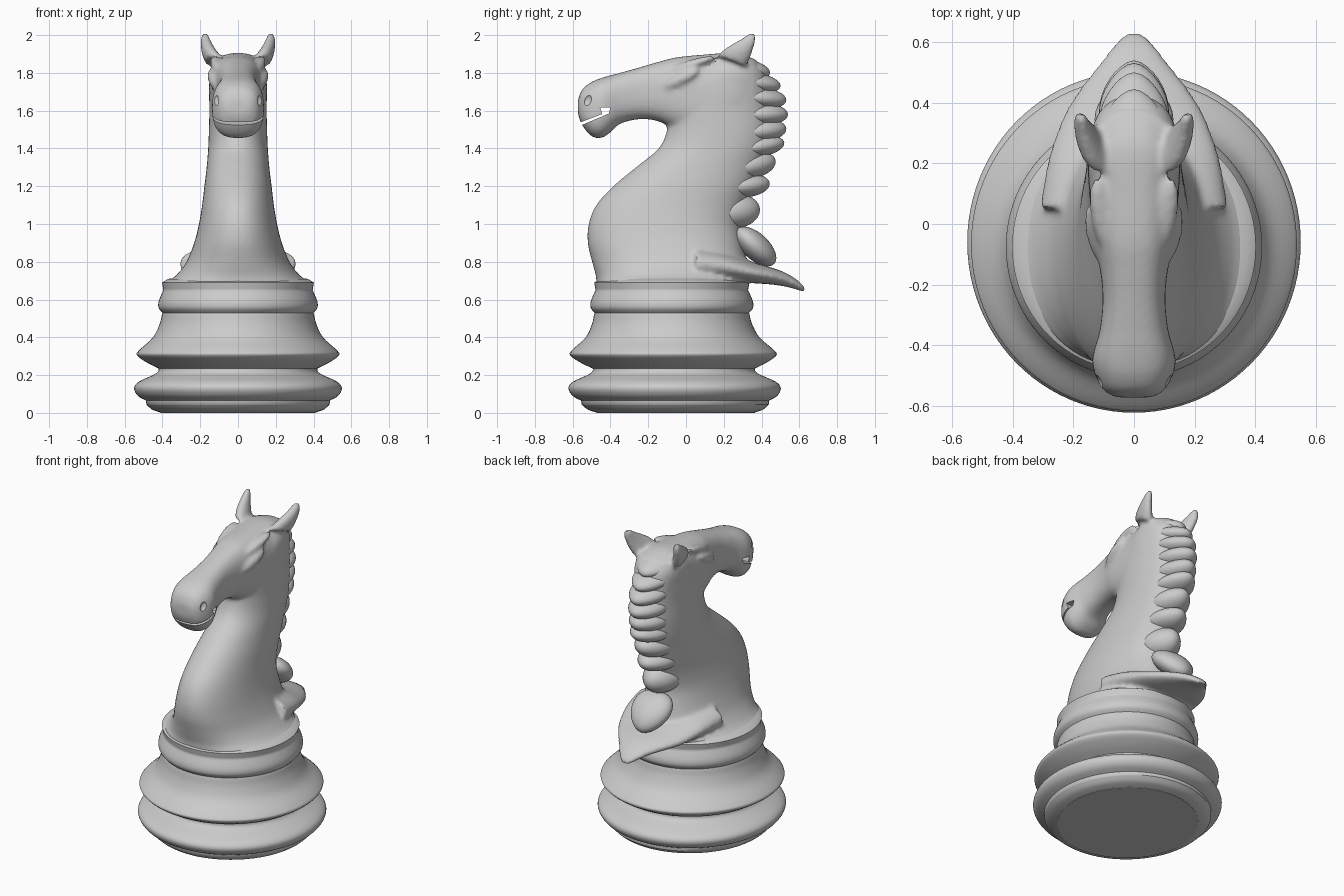
import bpy, bmesh
from math import sin, cos, pi, copysign
from mathutils import Vector, Matrix

if "Cube" in bpy.data.objects:
    bpy.data.objects.remove(bpy.data.objects["Cube"])


def spline(rows, k=5):
    """Catmull-Rom interpolation of tuples."""
    out = []
    for i in range(len(rows) - 1):
        a, b, c, d = (rows[max(0, min(len(rows) - 1, i + j))] for j in (-1, 0, 1, 2))
        for s in range(k):
            t = s / k
            out.append(tuple(0.5 * (2 * q + (r - p) * t + (2 * p - 5 * q + 4 * r - u) * t * t
                                    + (3 * q - p - 3 * r + u) * t ** 3)
                             for p, q, r, u in zip(a, b, c, d)))
    return out + [tuple(rows[-1])]


def ring(centre, u, v, e=2.0, n=64):
    """Superellipse loop spanned by half-axes u and v."""
    pw = lambda x: copysign(abs(x) ** (2 / e), x)
    return [Vector(centre) + Vector(u) * pw(cos(2 * pi * i / n)) + Vector(v) * pw(sin(2 * pi * i / n))
            for i in range(n)]


def loft(name, rings):
    bm = bmesh.new()
    loops = [[bm.verts.new(p) for p in r] for r in rings]
    n = len(loops[0])
    for a, b in zip(loops, loops[1:]):
        for i in range(n):
            bm.faces.new((a[i], a[(i + 1) % n], b[(i + 1) % n], b[i]))
    bm.faces.new(loops[0])
    bm.faces.new(loops[-1])
    return finish(name, bm)


def finish(name, bm):
    bmesh.ops.recalc_face_normals(bm, faces=bm.faces)
    me = bpy.data.meshes.new(name)
    bm.to_mesh(me)
    bm.free()
    ob = bpy.data.objects.new(name, me)
    bpy.context.collection.objects.link(ob)
    return ob


def blob(name, pos, size, tilt=0, sweep=0, turn=0):
    """Ellipsoid, tilted about x, its sides swept forward by |x|."""
    bm = bmesh.new()
    bmesh.ops.create_uvsphere(bm, u_segments=32, v_segments=20, radius=1)
    m = Matrix.Rotation(turn, 3, 'Z') @ Matrix.Rotation(tilt, 3, 'X')
    for v in bm.verts:
        p = Vector(a * b for a, b in zip(v.co, size))
        p.y -= sweep * (p.x ** 2 + 0.0009) ** 0.5
        v.co = m @ p + Vector(pos)
    return finish(name, bm)


def select(obs):
    bpy.ops.object.select_all(action='DESELECT')
    for o in obs:
        o.select_set(True)
    bpy.context.view_layer.objects.active = obs[0]


def cut(ob, cutter):
    m = ob.modifiers.new('cut', 'BOOLEAN')
    m.operation, m.solver, m.object = 'DIFFERENCE', 'EXACT', cutter
    select([ob])
    bpy.ops.object.modifier_apply(modifier=m.name)
    bpy.data.objects.remove(cutter)


# Turned base: separate curves meet in crisp edges
curves = [[(.02, 0), (.41, 0)],
          [(.41, .002), (.455, .018), (.485, .045)],
          [(.487, .065), (.53, .09), (.55, .13), (.525, .165), (.44, .205), (.42, .225)],
          [(.42, .235), (.48, .265), (.535, .305), (.52, .335), (.45, .40), (.415, .47), (.403, .52)],
          [(.40, .53), (.42, .555), (.42, .59), (.40, .64)],
          [(.395, .65), (.402, .69)], [(.37, .71), (.02, .72)]]
profile = [p for c in curves for p in spline(c, 4)]
base = loft('base', [ring((0, -.055 - .02 * min(1, z / .5), z), (r, 0, 0), (0, r * 1.022, 0), n=96)
                     for r, z in profile])

# Neck and chest: z, front y, back y, half width
neck = [(.67, -.475, .32, .385), (.70, -.475, .32, .365), (.73, -.478, .32, .325), (.80, -.497, .32, .272),
        (.90, -.52, .30, .232), (1.0, -.515, .285, .207), (1.1, -.475, .31, .19), (1.2, -.385, .355, .178),
        (1.3, -.265, .395, .166), (1.4, -.145, .43, .158), (1.5, -.10, .445, .154), (1.6, -.10, .445, .152),
        (1.7, -.05, .44, .152), (1.8, .05, .42, .15), (1.87, .14, .37, .125)]
parts = [loft('knight_body', [ring((0, (a + b) / 2, z), (w, 0, 0), (0, (b - a) / 2, 0), 2.15)
                              for z, a, b, w in spline(neck)])]


def lengthwise(name, rows, e):
    return loft(name, [ring((0, y, (a + b) / 2), (w, 0, 0), (0, 0, (b - a) / 2), e)
                       for y, a, b, w in spline(rows)])


# Head: y, underside z, top z, half width
parts.append(lengthwise('head', [
    (-.572, 1.58, 1.66, .06), (-.548, 1.52, 1.715, .10), (-.50, 1.465, 1.752, .127), (-.45, 1.455, 1.772, .138),
    (-.40, 1.485, 1.787, .127), (-.35, 1.53, 1.80, .113), (-.25, 1.555, 1.828, .103), (-.15, 1.545, 1.857, .112),
    (-.05, 1.50, 1.882, .132), (.10, 1.45, 1.897, .147), (.25, 1.5, 1.905, .152), (.36, 1.6, 1.875, .12)], 2.6))

# Pointed drape behind the neck
parts.append(lengthwise('drape', [
    (.05, .68, .90, .31), (.2, .69, .86, .285), (.3, .69, .82, .255), (.38, .685, .79, .22), (.45, .68, .77, .175),
    (.52, .67, .745, .12), (.58, .655, .71, .075), (.615, .643, .68, .045), (.63, .64, .66, .02)], 2.1))

# Ears and brows, mirrored
for s in (-1, 1):
    ear = [(.125, .24, 1.86, .05, .075), (.147, .27, 1.90, .043, .066), (.163, .305, 1.94, .034, .048),
           (.172, .335, 1.975, .026, .03), (.173, .353, 2.004, .016, .016), (.173, .358, 2.012, .006, .006)]
    parts.append(loft('ear', [ring((s * x, y, z), (a, s * a * .4, 0), (0, b, -b * .4), n=32)
                              for x, y, z, a, b in spline(ear)]))
    parts.append(blob('eye', (s * .122, -.03, 1.765), (.036, .11, .035), tilt=.45, turn=s * -.2))
    parts.append(blob('brow', (s * .108, .03, 1.845), (.035, .13, .024), tilt=.3, turn=s * -.15))

# Fuse into one smooth carved body
select(parts)
bpy.ops.object.join()
body = parts[0]
m = body.modifiers.new('fuse', 'REMESH')
m.mode, m.voxel_size = 'VOXEL', .012
bpy.ops.object.modifier_apply(modifier='fuse')
m = body.modifiers.new('soften', 'SMOOTH')
m.factor, m.iterations = .5, 7
bpy.ops.object.modifier_apply(modifier='soften')

# Nostrils and open mouth
for s in (-1, 1):
    cut(body, blob('nostril', (s * .131, -.525, 1.655), (.03, .024, .038), tilt=-.4))
mouth = [(-.62, 1.495), (-.408, 1.585), (-.40, 1.617), (-.455, 1.617), (-.443, 1.582), (-.62, 1.515)]
cut(body, loft('mouth_cutter', [[Vector((x, y, z)) for y, z in mouth] for x in (-.25, .25)]))

# Mane locks down the back of the neck: outer y, z, half height, tilt
locks = [(.445, 1.82, .05, -.2), (.50, 1.745, .052, -.15), (.53, 1.665, .055, -.1), (.538, 1.58, .058, 0),
         (.53, 1.495, .06, .1), (.52, 1.415, .055, .15), (.475, 1.315, .07, .2), (.442, 1.205, .062, .1),
         (.39, 1.07, .09, .1)]
mane = [blob('mane_lock', (0, y - .11, z), (.115, .125, h), tilt=t, sweep=.45) for y, z, h, t in locks]
mane.append(blob('mane_end', (0, .375, .875), (.13, .135, .07), tilt=-.75, sweep=.3))
select(mane)
bpy.ops.object.join()
mane[0].name = 'mane'

select([base, body, mane[0]])
bpy.ops.object.shade_smooth_by_angle(angle=.7)
